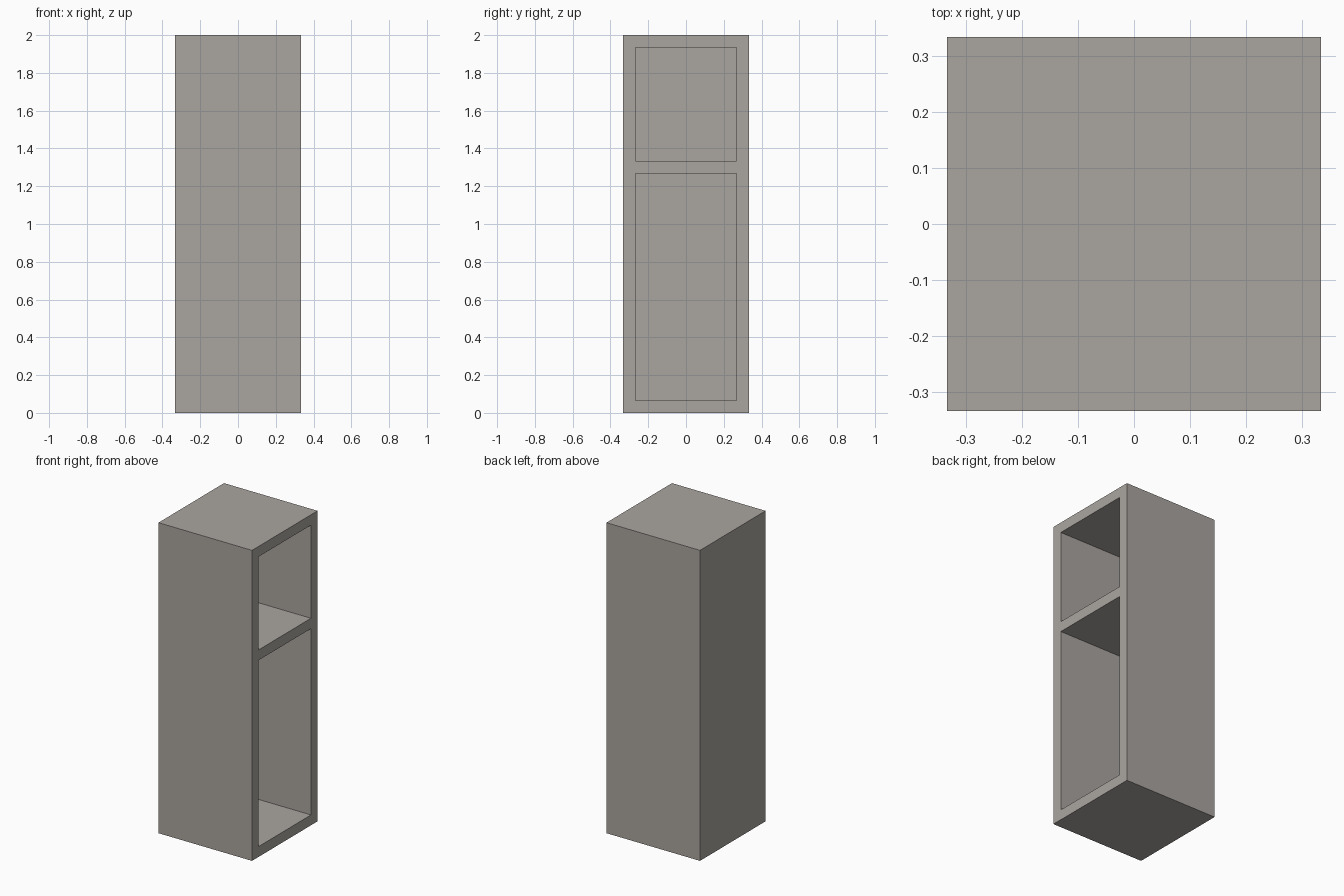
import bpy, bmesh
from mathutils import Matrix, Vector

if "Cube" in bpy.data.objects:
    bpy.data.objects.remove(bpy.data.objects["Cube"])

W, H = 2 / 3, 2.0      # square footprint width, height
T = W / 10             # board thickness
SHELF = 1.3            # centre height of the shelf

# Outer box standing on the floor
bm = bmesh.new()
bmesh.ops.create_cube(bm, size=1, matrix=Matrix.Translation((0, 0, H / 2)) @ Matrix.Diagonal((W, W, H, 1)))


def cut(co, no):
    bmesh.ops.bisect_plane(bm, geom=bm.verts[:] + bm.edges[:] + bm.faces[:],
                           plane_co=co, plane_no=no)


# Edge lines around the two openings
for y in (-W / 2 + T, W / 2 - T):
    cut((0, y, 0), (0, 1, 0))
for z in (T, SHELF - T / 2, SHELF + T / 2, H - T):
    cut((0, 0, z), (0, 0, 1))

# Push the two compartments in from the open +x side, leaving a back panel
openings = []
for f in bm.faces:
    c = f.calc_center_median()
    if f.normal.x > 0.9 and abs(c.y) < 0.01 and T < c.z < H - T and abs(c.z - SHELF) > T:
        openings.append(f)
res = bmesh.ops.extrude_discrete_faces(bm, faces=openings)
for f in res["faces"]:
    bmesh.ops.translate(bm, verts=f.verts[:], vec=Vector((-(W - T), 0, 0)))
bmesh.ops.recalc_face_normals(bm, faces=bm.faces[:])

mesh = bpy.data.meshes.new("cabinet_body")
bm.to_mesh(mesh)
bm.free()

# Warm dark grey finish
mat = bpy.data.materials.new("warm_grey")
mat.diffuse_color = (0.40, 0.375, 0.35, 1)
mat.use_nodes = True
mat.node_tree.nodes["Principled BSDF"].inputs["Base Color"].default_value = mat.diffuse_color
mesh.materials.append(mat)
bpy.context.collection.objects.link(bpy.data.objects.new("cabinet_body", mesh))
